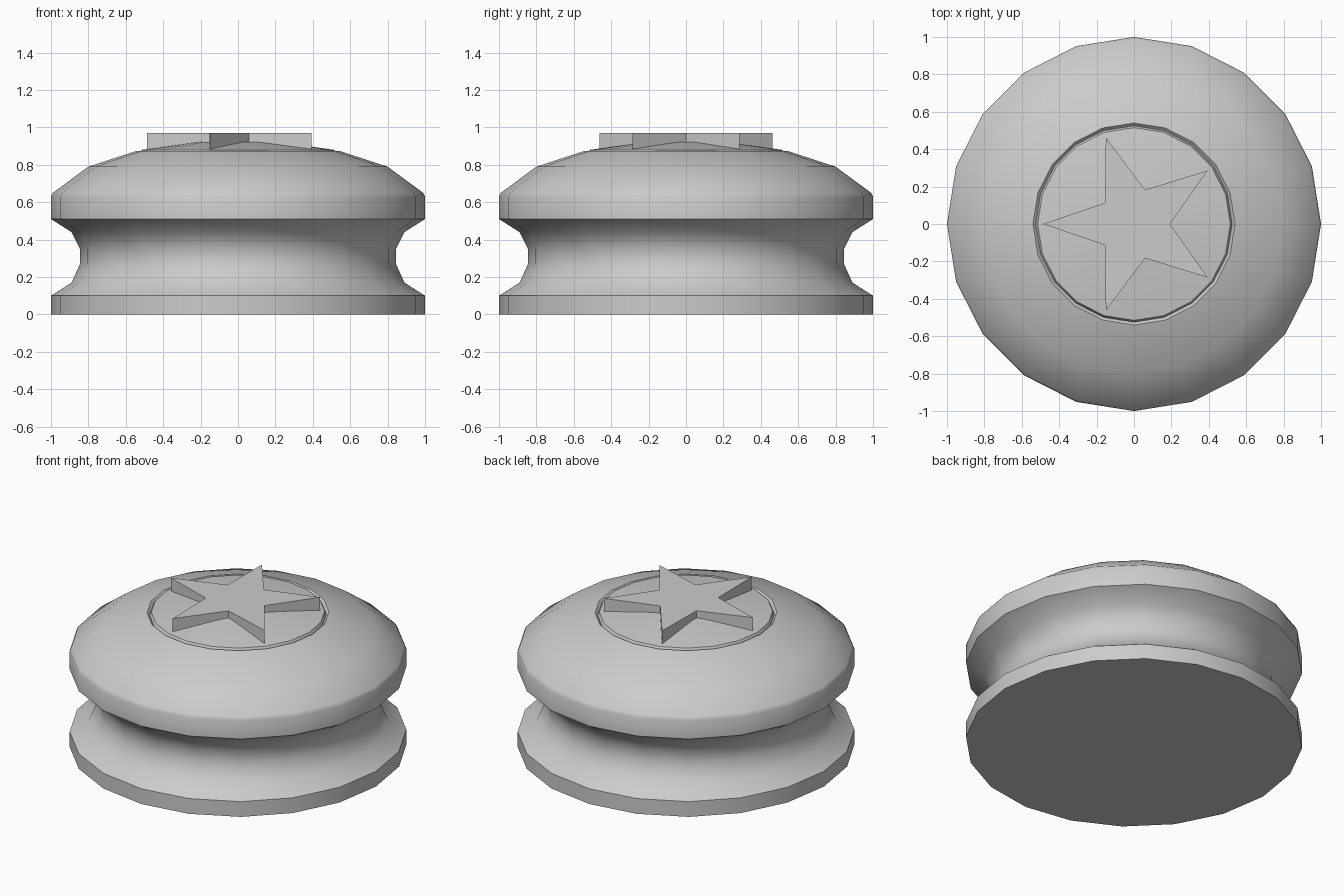
import bpy, bmesh, math

if "Cube" in bpy.data.objects:
    bpy.data.objects.remove(bpy.data.objects["Cube"])

SIDES = 20


def finish(name, bm, smooth_angle=None):
    bmesh.ops.recalc_face_normals(bm, faces=bm.faces)
    mesh = bpy.data.meshes.new(name)
    bm.to_mesh(mesh)
    bm.free()
    obj = bpy.data.objects.new(name, mesh)
    bpy.context.collection.objects.link(obj)
    if smooth_angle:
        bpy.ops.object.select_all(action='DESELECT')
        obj.select_set(True)
        bpy.context.view_layer.objects.active = obj
        bpy.ops.object.shade_smooth_by_angle(angle=math.radians(smooth_angle))
    return obj


def lathe(name, profile, smooth_angle):
    bm = bmesh.new()
    rings = []
    for r, z in profile:
        rings.append([bm.verts.new((r * math.cos(2 * math.pi * i / SIDES),
                                    r * math.sin(2 * math.pi * i / SIDES), z))
                      for i in range(SIDES)])
    for low, high in zip(rings, rings[1:]):
        for i in range(SIDES):
            j = (i + 1) % SIDES
            bm.faces.new((low[i], low[j], high[j], high[i]))
    # flat base and a fan closing the crown
    bm.faces.new(rings[0][::-1])
    apex = bm.verts.new((0, 0, 0.93))
    for i in range(SIDES):
        bm.faces.new((rings[-1][i], rings[-1][(i + 1) % SIDES], apex))
    return finish(name, bm, smooth_angle)


def star(name, outer, inner, z0, z1):
    bm = bmesh.new()
    pts = []
    for i in range(10):
        r = inner if i % 2 else outer
        a = math.pi + i * math.pi / 5
        pts.append(bm.verts.new((r * math.cos(a), r * math.sin(a), z0)))
    base = bm.faces.new(pts)
    top = bmesh.ops.extrude_face_region(bm, geom=[base], use_keep_orig=True)
    verts = [g for g in top['geom'] if isinstance(g, bmesh.types.BMVert)]
    bmesh.ops.translate(bm, verts=verts, vec=(0, 0, z1 - z0))
    return finish(name, bm)


# Round body: base flange, waist groove, domed cap with a thin ring groove
lathe("round_body", [
    (1.0, 0.0), (1.0, 0.10), (0.89, 0.17), (0.845, 0.27), (0.845, 0.35),
    (0.89, 0.44), (1.0, 0.51), (1.0, 0.63), (0.99, 0.65), (0.80, 0.79),
    (0.54, 0.875), (0.525, 0.86), (0.515, 0.88), (0.22, 0.922)], 40)

# Raised five-pointed star on the crown, one point toward -x
star("raised_star", 0.487, 0.192, 0.87, 0.97)
